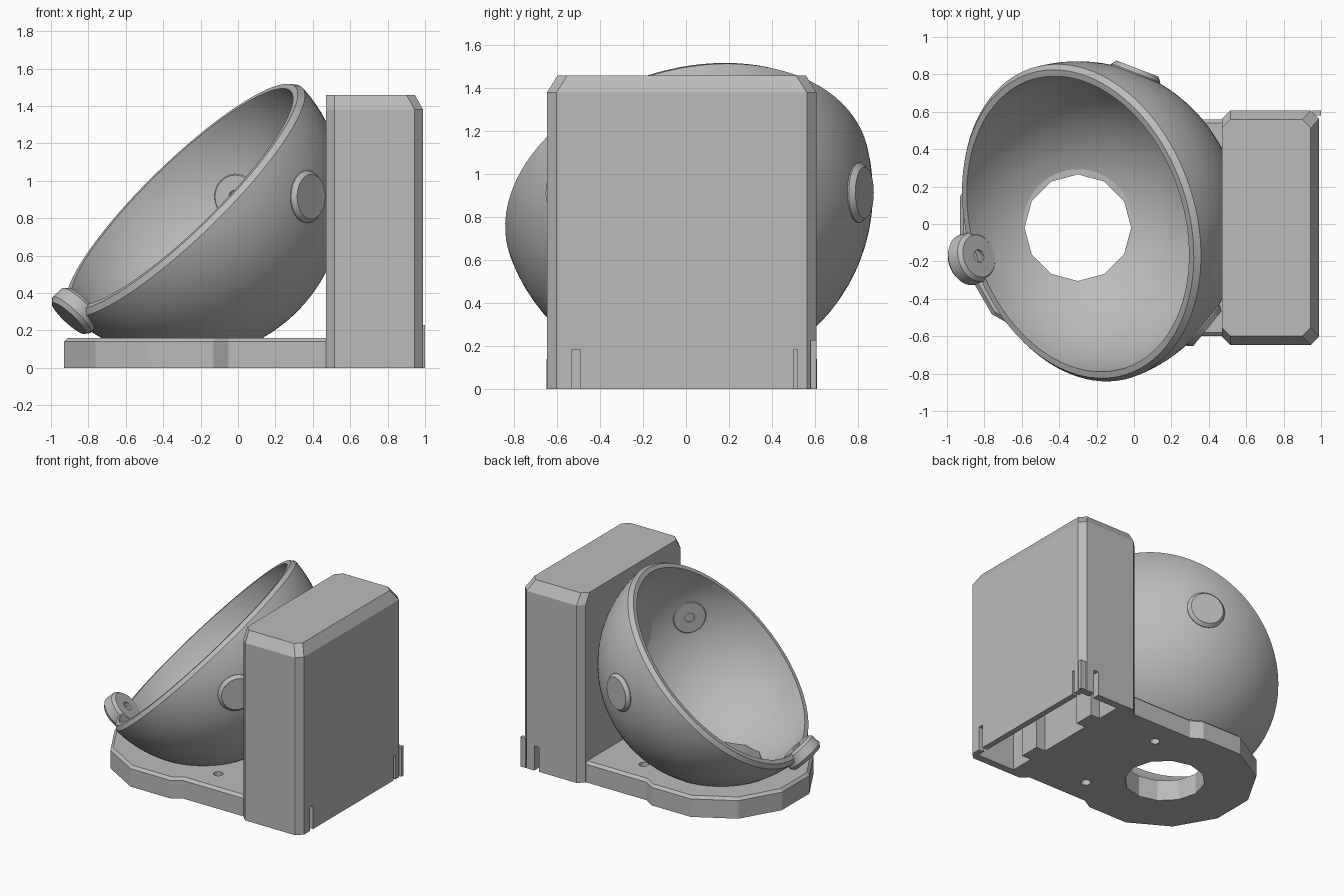
import bpy, bmesh, math
from mathutils import Vector, Matrix

if "Cube" in bpy.data.objects:
    bpy.data.objects.remove(bpy.data.objects["Cube"])

C = Vector((-0.30, 0.0, 0.915))            # bowl centre
AXIS = Vector((-0.68, -0.22, 0.70)).normalized()   # bowl opening direction
MID = -0.02                                # symmetry line of the stand in y

grey = bpy.data.materials.new("grey plastic")
grey.diffuse_color = (0.5, 0.5, 0.5, 1)
grey.use_nodes = True
grey.node_tree.nodes["Principled BSDF"].inputs["Base Color"].default_value = grey.diffuse_color


def make(name, bm, smooth=None):
    bmesh.ops.recalc_face_normals(bm, faces=bm.faces)
    me = bpy.data.meshes.new(name)
    bm.to_mesh(me)
    bm.free()
    ob = bpy.data.objects.new(name, me)
    bpy.context.collection.objects.link(ob)
    me.materials.append(grey)
    if smooth:
        bpy.ops.object.select_all(action='DESELECT')
        ob.select_set(True)
        bpy.context.view_layer.objects.active = ob
        bpy.ops.object.shade_smooth_by_angle(angle=math.radians(smooth))
    return ob


def loft(name, loops, closed=False, smooth=None):
    """Skin equal-length loops; cap the ends, or join last to first."""
    bm = bmesh.new()
    rings = [[bm.verts.new(p) for p in lp] for lp in loops]
    n = len(rings[0])
    pairs = list(zip(rings, rings[1:])) + ([(rings[-1], rings[0])] if closed else [])
    for a, b in pairs:
        for i in range(n):
            j = (i + 1) % n
            bm.faces.new((a[i], a[j], b[j], b[i]))
    if not closed:
        bm.faces.new(rings[0][::-1])
        bm.faces.new(rings[-1])
    return make(name, bm, smooth)


def lathe(name, profile, origin, axis, seg, smooth=None, closed=False, turn=0):
    """Spin (radius, height) points about an axis through origin."""
    M = Matrix.Translation(origin) @ Vector(axis).to_track_quat('Z', 'Y').to_matrix().to_4x4()
    loops = []
    for r, h in profile:
        loops.append([M @ Vector((r * math.cos(2 * math.pi * k / seg + turn),
                                  r * math.sin(2 * math.pi * k / seg + turn), h))
                      for k in range(seg)])
    return loft(name, loops, closed, smooth)


def box(name, x0, x1, y0, y1, z0, z1):
    q = [(x0, y0), (x1, y0), (x1, y1), (x0, y1)]
    return loft(name, [[(x, y, z) for x, y in q] for z in (z0, z1)])


def cut(ob, *cutters):
    for c in cutters:
        m = ob.modifiers.new("cut", 'BOOLEAN')
        m.operation, m.solver, m.object = 'DIFFERENCE', 'EXACT', c
        bpy.context.view_layer.objects.active = ob
        bpy.ops.object.modifier_apply(modifier=m.name)
        bpy.data.objects.remove(c)


def base_hole():
    return lathe("base_hole_cutter", [(0.285, -0.2), (0.285, 0.5)],
                 (-0.30, MID, 0), (0, 0, 1), 12)


# Bowl: half-sphere shell with a chamfered rim, open at the bottom
N = 28
R, RI = 0.87, 0.81
arc = [math.pi / 2 * i / N for i in range(N)]
outer = [(R * math.cos(a), -R * math.sin(a)) for a in arc if R * math.sin(a) > 0.04]
inner = [(RI * math.cos(a), -RI * math.sin(a)) for a in arc]
prof = [(0.002, -RI)] + inner[::-1] + [(0.845, 0), (R * 0.9994, -0.03)] + outer + [(0.002, -R)]
bowl = lathe("bowl", prof, C, AXIS, 96, smooth=25, closed=True)
cut(bowl, base_hole())

# Bosses: two on the sides of the bowl, one at the lowest point of the rim
low = -(Vector((0, 0, 1)) - AXIS * AXIS.z).normalized()
side = [Vector((math.cos(math.radians(a)), math.sin(math.radians(a)), 0)) for a in (69, -39)]
for name, d, top in (("rear_boss", side[0], 0.89), ("front_boss", side[1], 0.89),
                     ("rim_boss", low, 0.91)):
    lathe(name, [(0.035, 0.84), (0.035, 0.795), (0.115, 0.795), (0.135, 0.815),
                 (0.14, top - 0.025), (0.12, top)], C, d, 40, smooth=25)

# Base plate: twelve-sided foot running into a straight neck, chamfered on top
def plate_loop(z, s):
    r, w = 0.652 - s, 0.58 - s
    half = [(-0.30 + r * math.cos(math.radians(t)), r * math.sin(math.radians(t)))
            for t in (105, 135, 165)]
    half = [(0.55, w), (-0.05, w), (-0.132, half[0][1])] + half
    return ([(x, MID + y, z) for x, y in half]
            + [(x, MID - y, z) for x, y in half[::-1]])


plate = loft("base_plate", [plate_loop(0, 0), plate_loop(0.14, 0), plate_loop(0.16, 0.02)])
cut(plate, base_hole(), *[
    lathe("screw_cutter", [(0.035, -0.1), (0.035, 0.3)], (0.11, MID + s * 0.38, 0), (0, 0, 1), 16)
    for s in (-1, 1)])

# Housing: upright box with chamfered corners and top edges, hollow from below
def housing_loop(z, iy, ix):
    x0, x1, w, c = 0.47, 0.99 - ix, 0.628 - iy, 0.045
    half = [(x0, w - c), (x0 + c, w), (x1 - c, w), (x1, w - c)]
    return ([(x, MID + y, z) for x, y in half]
            + [(x, MID - y, z) for x, y in half[::-1]])


housing = loft("housing", [housing_loop(0, 0, 0), housing_loop(1.38, 0, 0),
                           housing_loop(1.46, 0.05, 0.045)])
cut(housing,
    box("cavity_cutter", 0.62, 0.945, MID - 0.57, MID + 0.57, -0.1, 1.36),
    box("slot_cutter", 0.93, 1.1, -0.53, -0.49, -0.1, 0.185),
    box("slot_cutter", 0.93, 1.1, 0.50, 0.52, -0.1, 0.185),
    box("slot_cutter", 0.84, 0.88, 0.53, 0.70, -0.1, 0.19))

# Ribs inside the housing and the small tab on its back corner
for y in (-0.32, 0.28):
    box("inner_rib", 0.61, 0.70, y - 0.08, y + 0.08, 0, 1.37)
box("corner_tab", 0.955, 1.0, 0.58, 0.608, 0, 0.23)
